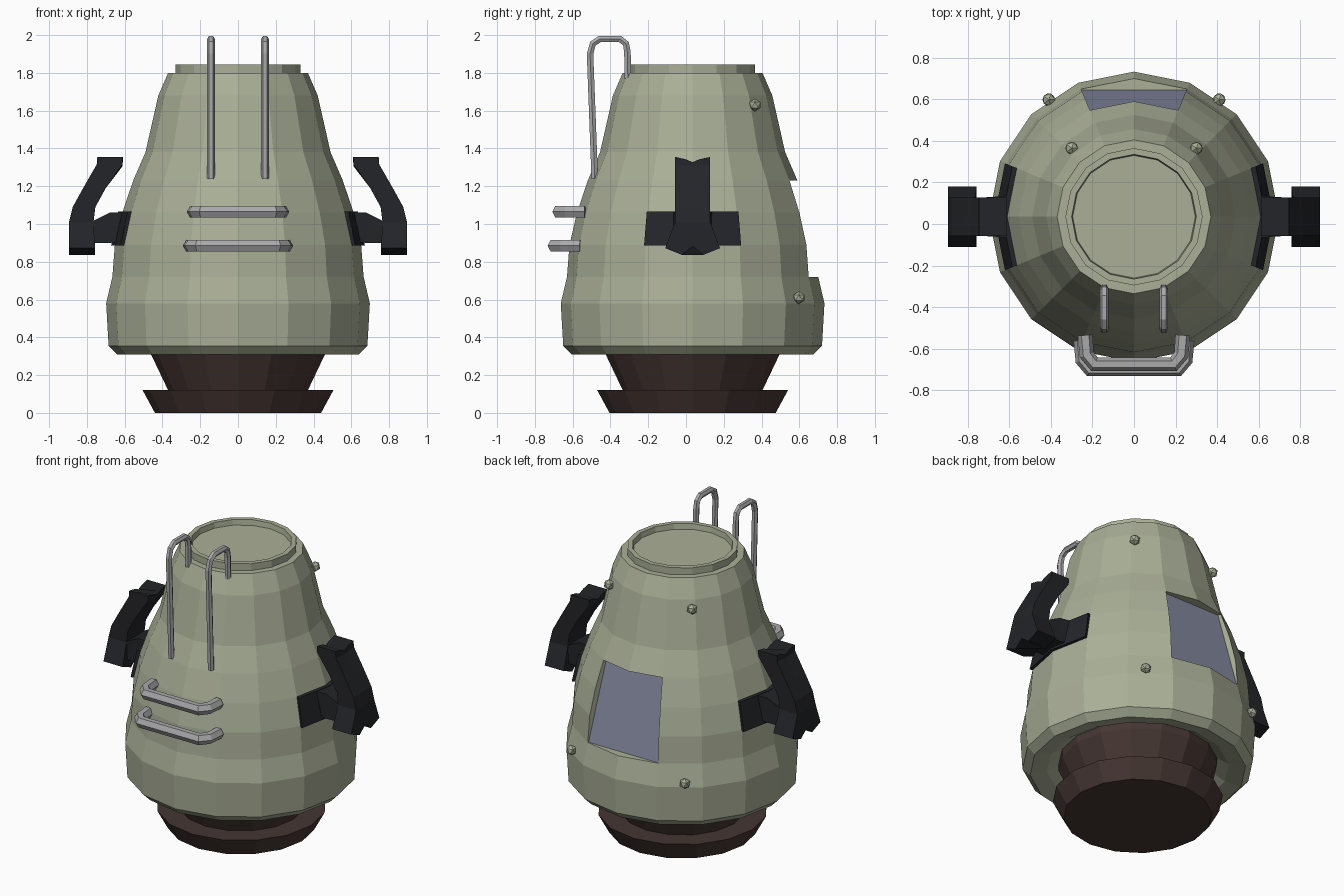
import bpy, bmesh, math
from mathutils import Vector

if "Cube" in bpy.data.objects:
    bpy.data.objects.remove(bpy.data.objects["Cube"])

CY = 0.035      # y position of the body axis
N = 16          # sides of all turned parts


def mat(name, r, g, b):
    m = bpy.data.materials.new(name)
    m.diffuse_color = (r, g, b, 1)
    m.use_nodes = True
    m.node_tree.nodes["Principled BSDF"].inputs["Base Color"].default_value = m.diffuse_color
    return m


GREEN = mat("green_paint", 0.40, 0.43, 0.31)
BROWN = mat("dark_brown", 0.06, 0.037, 0.033)
BLACK = mat("black_rubber", 0.017, 0.018, 0.021)
BLUE = mat("blue_panel", 0.23, 0.25, 0.35)
GREY = mat("grey_metal", 0.40, 0.40, 0.41)


def finish(name, bm, material):
    bmesh.ops.recalc_face_normals(bm, faces=bm.faces)
    me = bpy.data.meshes.new(name)
    bm.to_mesh(me)
    bm.free()
    me.materials.append(material)
    ob = bpy.data.objects.new(name, me)
    bpy.context.collection.objects.link(ob)
    return ob


def polar(r, k, z):
    a = 2 * math.pi * k / N
    return Vector((r * math.cos(a), CY + r * math.sin(a), z))


def lathe(name, profile, material, skip=lambda row, k: False):
    bm = bmesh.new()
    rings = [[bm.verts.new(polar(r, k, z)) for k in range(N)] for r, z in profile]
    for row in range(len(rings) - 1):
        a, b = rings[row], rings[row + 1]
        for k in range(N):
            j = (k + 1) % N
            if not skip(row, k):
                bm.faces.new((a[k], a[j], b[j], b[k]))
    bm.faces.new(rings[0])
    bm.faces.new(rings[-1])
    return finish(name, bm, material)


def tube(name, pts, radius):
    cu = bpy.data.curves.new(name, 'CURVE')
    cu.dimensions = '3D'
    cu.bevel_depth = radius
    cu.bevel_resolution = 1
    cu.use_fill_caps = True
    sp = cu.splines.new('POLY')
    sp.points.add(len(pts) - 1)
    for p, co in zip(sp.points, pts):
        p.co = (*co, 1)
    sp.use_smooth = False
    cu.materials.append(GREY)
    ob = bpy.data.objects.new(name, cu)
    bpy.context.collection.objects.link(ob)


def loft(name, sections, material):
    bm = bmesh.new()
    loops = [[bm.verts.new(p) for p in s] for s in sections]
    n = len(loops[0])
    for a, b in zip(loops, loops[1:]):
        for i in range(n):
            j = (i + 1) % n
            bm.faces.new((a[i], a[j], b[j], b[i]))
    bm.faces.new(loops[0])
    bm.faces.new(loops[-1])
    return finish(name, bm, material)


# Body shell with a two-facet opening at the back
BODY = [(0.46, 0.38), (0.54, 0.33), (0.64, 0.31), (0.685, 0.355), (0.698, 0.58),
        (0.665, 0.72), (0.652, 0.89), (0.612, 1.06), (0.555, 1.23), (0.49, 1.38),
        (0.422, 1.68), (0.37, 1.80), (0.33, 1.80), (0.33, 1.845), (0.30, 1.845),
        (0.295, 1.81)]
lathe("body", BODY, GREEN, lambda row, k: 5 <= row <= 7 and k in (3, 4))

# Foot
lathe("foot", [(0.44, 0.0), (0.505, 0.12), (0.37, 0.12), (0.47, 0.33), (0.47, 0.38)], BROWN)

# Recessed back panel and the walls of its opening
TOP_R = 0.535
bm = bmesh.new()
bm.faces.new([bm.verts.new(p) for p in (polar(0.66, 3, 0.72), polar(0.66, 5, 0.72),
                                        polar(TOP_R, 5, 1.23), polar(TOP_R, 3, 1.23))])
finish("back_panel", bm, BLUE)
bm = bmesh.new()
for k in (3, 5):
    wall = [polar(r, k, z) for r, z in BODY[5:9]] + [polar(TOP_R, k, 1.23), polar(0.66, k, 0.72)]
    bm.faces.new([bm.verts.new(p) for p in wall])
for outer, inner, z in ((0.665, 0.66, 0.72), (0.555, TOP_R, 1.23)):
    ledge = [polar(outer, k, z) for k in (3, 4, 5)] + [polar(inner, k, z) for k in (5, 3)]
    bm.faces.new([bm.verts.new(p) for p in ledge])
finish("panel_recess", bm, GREEN)

# Rivets
for x, y, z in ((0.41, 0.598, 0.61), (0.30, 0.365, 1.63)):
    for s in (-1, 1):
        bm = bmesh.new()
        bmesh.ops.create_icosphere(bm, subdivisions=1, radius=0.034)
        bmesh.ops.translate(bm, verts=bm.verts, vec=(s * x, y, z))
        finish("rivet", bm, GREEN)

# Horizontal rungs on the front
for x, y, z in ((0.255, -0.70, 0.885), (0.235, -0.675, 1.065)):
    half = [(x, y + 0.14), (x - 0.008, y + 0.045), (x - 0.045, y)]
    path = [(-px, py, z) for px, py in half] + [(px, py, z) for px, py in half[::-1]]
    tube("front_rung", path, 0.036)

# Upright hooked rails
for s in (-1, 1):
    path = [(-0.483, 1.24), (-0.508, 1.90), (-0.493, 1.955), (-0.455, 1.98),
            (-0.35, 1.98), (-0.318, 1.955), (-0.31, 1.91), (-0.308, 1.77)]
    tube("hooked_rail", [(s * 0.143, y, z) for y, z in path], 0.02)

# Side levers: inner x, outer x, z, half width, z offsets of centre / middle / edge columns
LEVER = [(0.61, 0.745, 1.355, 0.093, (-0.028, -0.012, 0)),
         (0.612, 0.748, 1.315, 0.093, (-0.01, -0.005, 0)),
         (0.70, 0.82, 1.19, 0.093, (0, 0, 0)),
         (0.755, 0.875, 1.09, 0.093, (0, 0, 0)),
         (0.765, 0.895, 1.01, 0.093, (0, 0, 0)),
         (0.757, 0.895, 0.837, 0.145, (0.045, 0, 0.035))]
COLS = (-1, -0.4, 0, 0.4, 1)
for s in (-1, 1):
    sections = []
    for xi, xo, z, w, dz in LEVER:
        off = (dz[2], dz[1], dz[0], dz[1], dz[2])
        row = [(c * w + CY, z + o) for c, o in zip(COLS, off)]
        sections.append([(s * xi, y, h) for y, h in row] +
                        [(s * xo, y, h) for y, h in row[::-1]])
    loft("side_lever", sections, BLACK)

    # Stub joining lever to the body
    stub = []
    for x, w, lo, hi in ((0.58, 0.105, 0.91, 1.065), (0.68, 0.095, 0.90, 1.06), (0.80, 0.09, 0.90, 1.0)):
        stub.append([(s * x, CY - w, lo), (s * x, CY + w, lo),
                     (s * x, CY + w, hi), (s * x, CY - w, hi)])
    loft("lever_stub", stub, BLACK)

    # Mounting plate wrapped over two body facets
    plate = []
    for k in (-1, 0, 1):
        pts = [polar(r, k, z) for r, z in ((0.63, 0.885), (0.672, 0.885), (0.634, 1.065), (0.59, 1.065))]
        plate.append([(s * p.x, p.y, p.z) for p in pts])
    loft("mount_plate", plate, BLACK)
